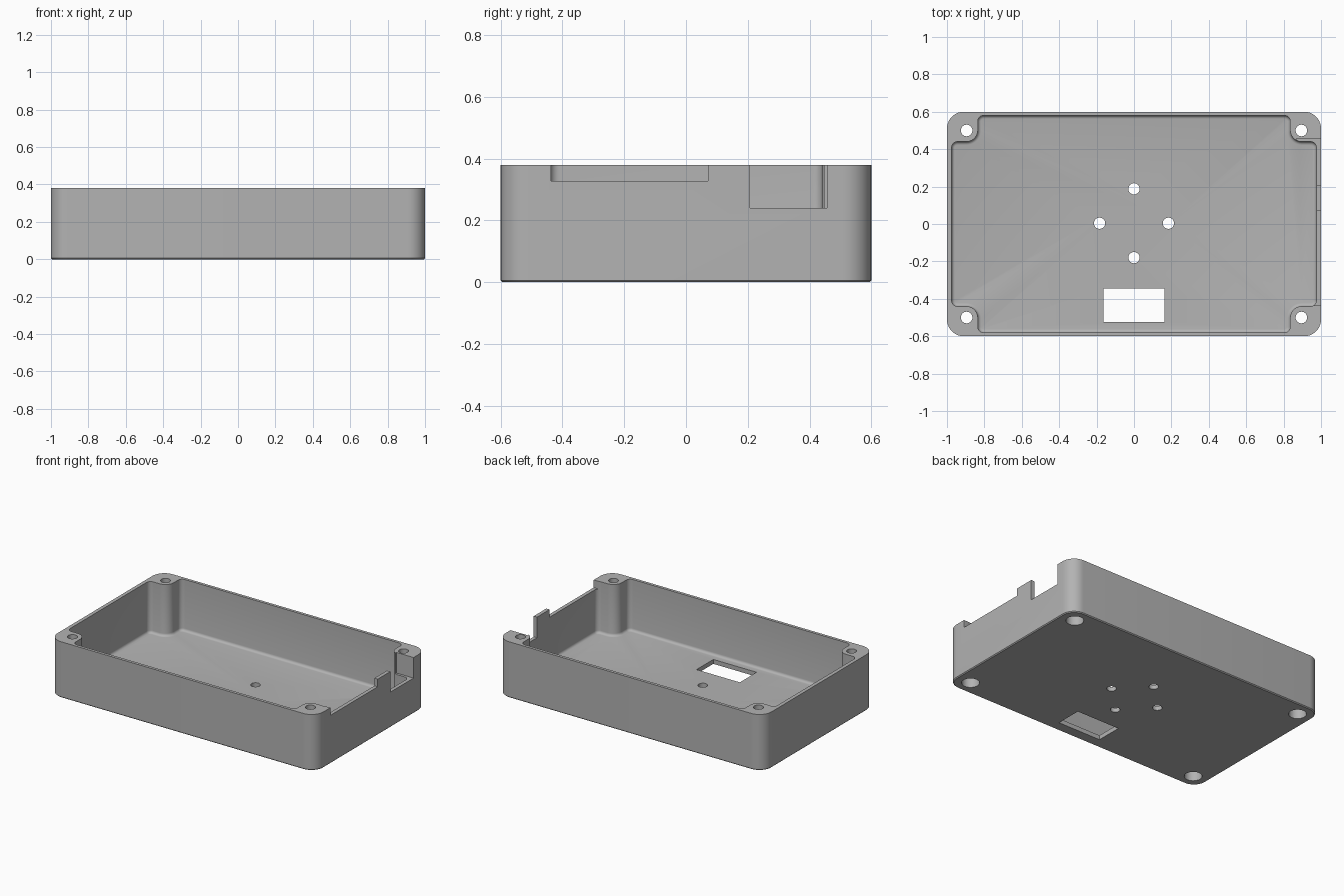
import bpy, bmesh, math
from mathutils import Vector

old = bpy.data.objects.get("Cube")
if old:
    bpy.data.objects.remove(old, do_unlink=True)

HEIGHT, FLOOR = 0.38, 0.03
QUADRANTS = [(1, 1), (-1, 1), (-1, -1), (1, -1)]

grey = bpy.data.materials.new("mid grey plastic")
grey.use_nodes = True
colour = (0.45, 0.45, 0.45, 1)
grey.diffuse_color = colour
grey.node_tree.nodes["Principled BSDF"].inputs["Base Color"].default_value = colour


def mirrored(corners):
    """Repeat one quadrant's (x, y, radius) corners round all four."""
    ring = []
    for sx, sy in QUADRANTS:
        part = [(x * sx, y * sy, r) for x, y, r in corners]
        ring += part if sx * sy > 0 else part[::-1]
    return ring


def rounded(corners, steps=10):
    """Outline of a right-angled polygon with its corners filleted."""
    points = []
    for i, (x, y, r) in enumerate(corners):
        p = Vector((x, y))
        a = (Vector(corners[i - 1][:2]) - p).normalized()
        b = (Vector(corners[(i + 1) % len(corners)][:2]) - p).normalized()
        centre = p + (a + b) * r
        for k in range(steps + 1):
            t = math.pi / 2 * k / steps
            points.append(centre - b * r * math.cos(t) - a * r * math.sin(t))
    return points


def circle(x, y, r, n=40):
    return [Vector((x + r * math.cos(math.tau * k / n),
                    y + r * math.sin(math.tau * k / n))) for k in range(n)]


def rectangle(x0, x1, y0, y1):
    return [Vector(c) for c in ((x0, y0), (x1, y0), (x1, y1), (x0, y1))]


def prism(name, outline, z0, z1, bevel=0, segments=1):
    """Extrude an outline, optionally bevelling its lower rim."""
    bm = bmesh.new()
    base = bm.faces.new([bm.verts.new((p.x, p.y, z0)) for p in outline])
    rim = list(base.edges)
    top = bmesh.ops.extrude_face_region(bm, geom=[base], use_keep_orig=True)
    moved = [v for v in top["geom"] if isinstance(v, bmesh.types.BMVert)]
    bmesh.ops.translate(bm, verts=moved, vec=(0, 0, z1 - z0))
    bmesh.ops.recalc_face_normals(bm, faces=bm.faces)
    if bevel:
        bmesh.ops.bevel(bm, geom=rim, offset=bevel, segments=segments,
                        profile=0.5, affect='EDGES')
    mesh = bpy.data.meshes.new(name)
    bm.to_mesh(mesh)
    bm.free()
    mesh.materials.append(grey)
    obj = bpy.data.objects.new(name, mesh)
    bpy.context.collection.objects.link(obj)
    return obj


# Solid case with rounded corners and a fine chamfer underneath
case = prism("enclosure_base", rounded(mirrored([(1, 0.6, 0.09)])),
             0, HEIGHT, bevel=0.006)

# Cavity leaving thin walls and a screw boss in each corner
boss = [(0.975, 0.44, 0.03), (0.835, 0.44, 0.062), (0.835, 0.58, 0.03)]
cutters = [prism("cavity_cutter", rounded(mirrored(boss)), FLOOR, 0.5,
                 bevel=0.018, segments=4)]

# Corner screw holes, counterbored from below
for sx, sy in QUADRANTS:
    x, y = 0.895 * sx, 0.5 * sy
    cutters.append(prism("screw_hole_cutter", circle(x, y, 0.031), -0.1, 0.5))
    cutters.append(prism("screw_head_cutter", circle(x, y, 0.055), -0.1, 0.15))

# Four mounting holes and a window in the floor
for x, y in ((0.184, 0), (-0.184, 0), (0, 0.184), (0, -0.184)):
    cutters.append(prism("mount_hole_cutter", circle(x, y + 0.004, 0.03), -0.1, 0.1))
cutters.append(prism("window_cutter", rectangle(-0.163, 0.162, -0.525, -0.345), -0.1, 0.1))

# Shallow and deep notches in the left wall
cutters.append(prism("shallow_notch_cutter", rectangle(0.87, 1.1, -0.437, 0.072), 0.328, 0.5))
cutters.append(prism("deep_notch_cutter", rectangle(0.87, 1.1, 0.207, 0.457), 0.24, 0.5))

for cutter in cutters:
    cut = case.modifiers.new(cutter.name, 'BOOLEAN')
    cut.operation = 'DIFFERENCE'
    cut.solver = 'EXACT'
    cut.object = cutter

# Bake the cuts and drop the cutters
bpy.context.view_layer.update()
graph = bpy.context.evaluated_depsgraph_get()
baked = bpy.data.meshes.new_from_object(case.evaluated_get(graph))
case.modifiers.clear()
case.data = baked
for cutter in cutters:
    bpy.data.objects.remove(cutter, do_unlink=True)

bpy.ops.object.select_all(action='DESELECT')
case.select_set(True)
bpy.context.view_layer.objects.active = case
bpy.ops.object.shade_smooth_by_angle(angle=math.radians(30))
